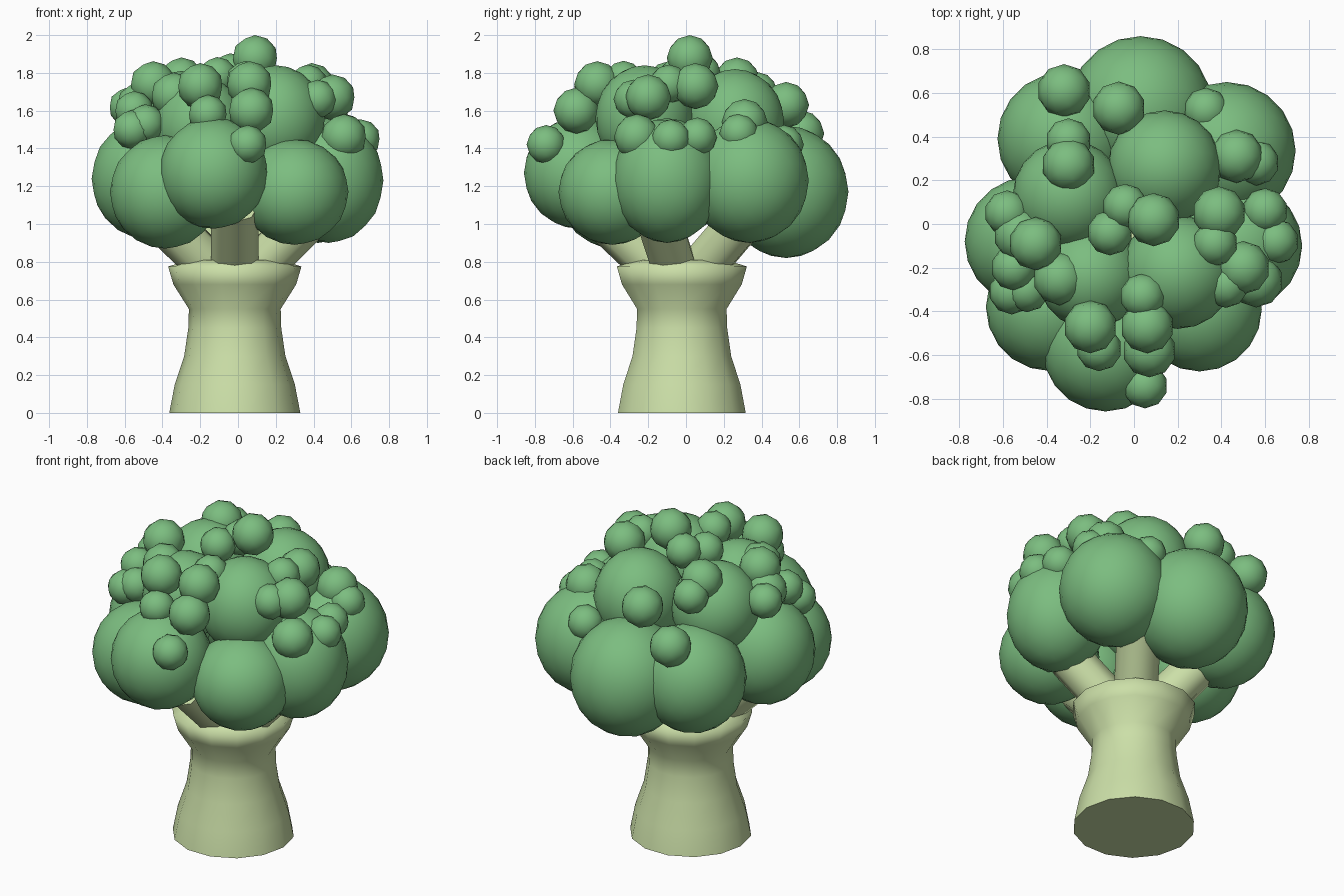
import bpy
import bmesh
import math
from mathutils import Matrix, Vector

default_cube = bpy.data.objects.get("Cube")
if default_cube:
    bpy.data.objects.remove(default_cube, do_unlink=True)


def make_material(name, colour):
    material = bpy.data.materials.new(name)
    material.use_nodes = True
    material.diffuse_color = colour
    shader = material.node_tree.nodes["Principled BSDF"]
    shader.inputs["Base Color"].default_value = colour
    shader.inputs["Roughness"].default_value = .8
    return material


floret_green = make_material("floret green", (.2, .51, .215, 1))
stalk_green = make_material("pale stalk green", (.6, .74, .39, 1))


def finish(name, bm, material, sharp_angle):
    """Turn a bmesh into a smooth shaded object that keeps its hard edges."""
    bmesh.ops.recalc_face_normals(bm, faces=bm.faces)
    mesh = bpy.data.meshes.new(name)
    bm.to_mesh(mesh)
    bm.free()
    mesh.materials.append(material)
    part = bpy.data.objects.new(name, mesh)
    bpy.context.collection.objects.link(part)
    bpy.ops.object.select_all(action="DESELECT")
    part.select_set(True)
    bpy.context.view_layer.objects.active = part
    bpy.ops.object.shade_smooth_by_angle(angle=math.radians(sharp_angle))
    return part


def add_floret(name, centre, radius, height, detail):
    """Rounded floret: a low icosphere, stretched upright by its height."""
    bm = bmesh.new()
    bmesh.ops.create_icosphere(bm, subdivisions=detail, radius=1)
    bmesh.ops.scale(bm, vec=(radius, radius, height), verts=bm.verts)
    bmesh.ops.translate(bm, vec=centre, verts=bm.verts)
    return finish(name, bm, floret_green, 60)


def add_stalk(name, profile, sides, centre):
    """Stalk turned from a (radius, height) profile and capped at both ends."""
    bm = bmesh.new()
    rings = []
    for radius, height in profile:
        ring = []
        for step in range(sides):
            angle = math.tau * step / sides
            ring.append(bm.verts.new((centre[0] + radius * math.cos(angle),
                                      centre[1] + radius * math.sin(angle),
                                      height)))
        rings.append(ring)
    for lower, upper in zip(rings, rings[1:]):
        for step in range(sides):
            following = (step + 1) % sides
            bm.faces.new((lower[step], lower[following],
                          upper[following], upper[step]))
    bm.faces.new(rings[0])
    bm.faces.new(rings[-1])
    return finish(name, bm, stalk_green, 97)


def add_branch(name, start, end, radius):
    """Rounded branch running between two points."""
    axis = end - start
    placement = (Matrix.Translation((start + end) / 2)
                 @ axis.to_track_quat("Z", "Y").to_matrix().to_4x4())
    bm = bmesh.new()
    bmesh.ops.create_cone(bm, cap_ends=True, segments=8, radius1=radius,
                          radius2=radius, depth=axis.length, matrix=placement)
    return finish(name, bm, stalk_green, 60)


# Flared stalk with a collar at the top
stalk_centre = Vector((-.017, -.022, 0))
stalk_profile = [(.347, 0), (.318, .15), (.268, .3), (.246, .45),
                 (.243, .55), (.325, .68), (.353, .775), (.24, .81)]
add_stalk("stalk", stalk_profile, 14, stalk_centre)

# Five branches spreading evenly from the collar
for index in range(5):
    angle = math.tau * index / 5 - math.pi / 2
    outward = Vector((math.cos(angle), math.sin(angle), 0))
    add_branch("branch_" + str(index + 1),
               stalk_centre + outward * .1 + Vector((0, 0, .74)),
               stalk_centre + outward * .48 + Vector((0, 0, 1.1)), .125)

# Large florets: centre, radius and half height
large_florets = {
    "back": ((.03, .53, 1.17), .33, .35),
    "back_left": ((.425, .335, 1.23), .315, .33),
    "left": ((.48, -.1, 1.23), .29, .33),
    "front_left": ((.3, -.39, 1.17), .285, .28),
    "front": ((-.13, -.57, 1.27), .288, .295),
    "front_right": ((-.385, -.38, 1.17), .293, .3),
    "right": ((-.48, -.08, 1.24), .295, .32),
    "back_right": ((-.32, .39, 1.2), .305, .32),
    "upper_back_left": ((.14, .26, 1.54), .26, .28),
    "upper_back_right": ((-.3, .13, 1.54), .255, .27),
    "upper_front_left": ((.2, -.22, 1.56), .26, .28),
    "upper_front_right": ((-.2, -.24, 1.52), .24, .26),
}
for place, (centre, radius, height) in large_florets.items():
    add_floret("large_floret_" + place, centre, radius, height, 3)

# Buds clustered over each side of the head
big_buds = {
    "crown": [(.09, .02, 1.878), (-.3, .27, 1.76)],
    "back": [(-.07, .53, 1.63), (-.32, .61, 1.48), (.47, .31, 1.54)],
    "left": [(.39, .05, 1.73), (.5, -.2, 1.67), (.56, -.26, 1.46)],
    "right": [(-.45, -.09, 1.74), (-.52, -.05, 1.63), (-.34, -.25, 1.68)],
    "front": [(-.2, -.47, 1.73), (.06, -.47, 1.74), (.07, -.58, 1.6)],
}
small_buds = {
    "crown": [(-.04, .08, 1.8), (-.11, -.04, 1.78), (-.3, .38, 1.7)],
    "back": [(.33, .52, 1.42), (.56, .28, 1.48)],
    "left": [(.37, -.09, 1.74), (.6, .06, 1.46), (.65, -.08, 1.45),
             (.42, -.28, 1.66)],
    "right": [(-.58, .05, 1.62), (-.55, -.2, 1.6), (-.56, -.31, 1.5),
              (-.49, -.3, 1.53)],
    "front": [(-.16, -.57, 1.58), (.04, -.33, 1.76), (.05, -.74, 1.42)],
}
for size, clusters, radius in (("big", big_buds, .122),
                               ("small", small_buds, .104)):
    for side, centres in clusters.items():
        for number, centre in enumerate(centres, start=1):
            add_floret("_".join((size, "bud", side, str(number))),
                       centre, radius, radius, 2)
